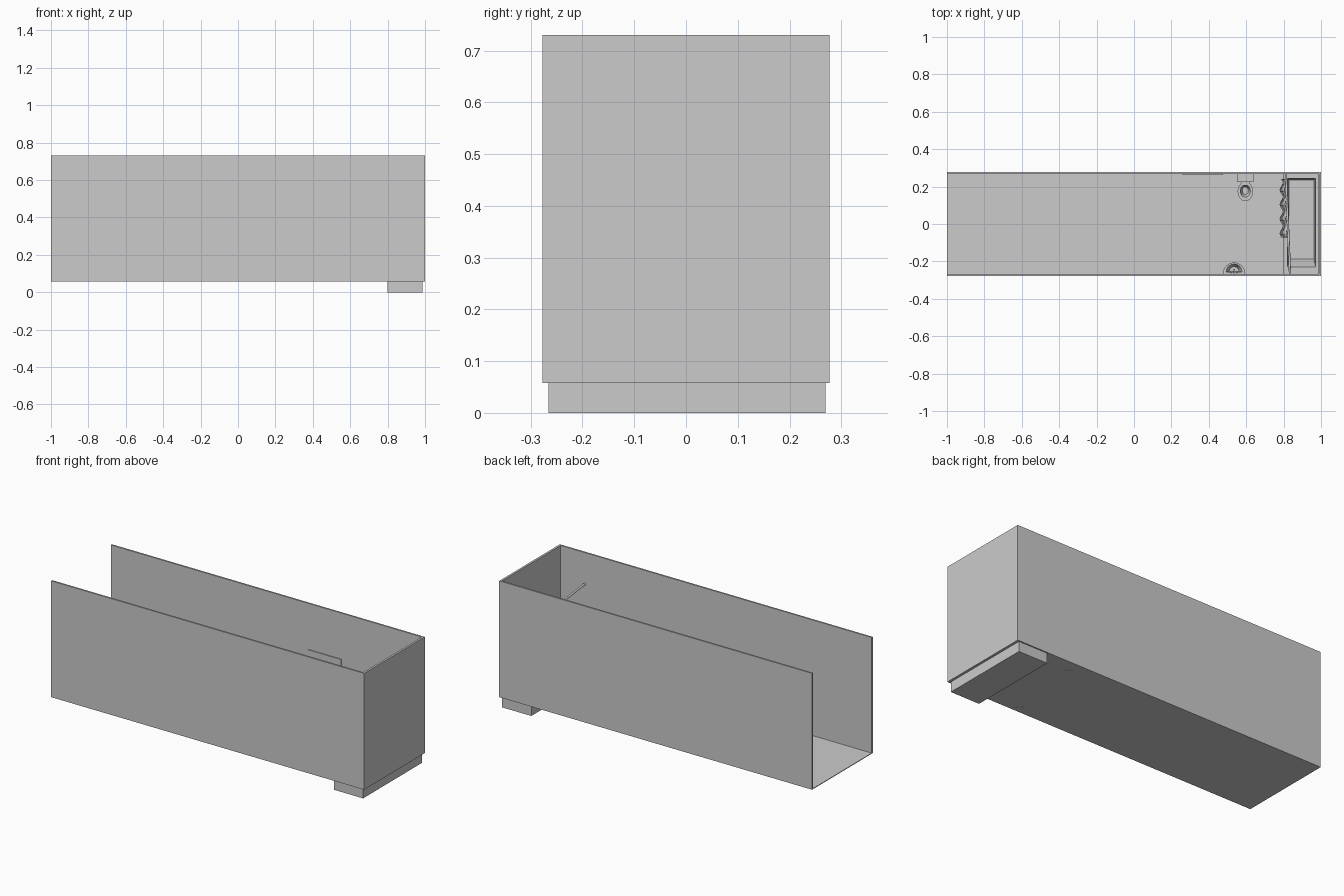
import bpy, bmesh, math
from mathutils import Vector

if "Cube" in bpy.data.objects:
    bpy.data.objects.remove(bpy.data.objects["Cube"])

FLOOR = 0.062


def make(name, verts, faces, smooth=False):
    me = bpy.data.meshes.new(name)
    me.from_pydata(verts, [], faces)
    bm = bmesh.new()
    bm.from_mesh(me)
    bmesh.ops.recalc_face_normals(bm, faces=bm.faces)
    bm.to_mesh(me)
    bm.free()
    ob = bpy.data.objects.new(name, me)
    bpy.context.collection.objects.link(ob)
    if smooth:
        bpy.ops.object.select_all(action='DESELECT')
        ob.select_set(True)
        bpy.context.view_layer.objects.active = ob
        bpy.ops.object.shade_smooth_by_angle(angle=math.radians(35))
    return ob


def loft(name, rings, smooth=False):
    """Skin a list of equal-length rings and cap both ends."""
    n = len(rings[0])
    verts = [p for r in rings for p in r]
    faces = [(k * n + i, k * n + (i + 1) % n, (k + 1) * n + (i + 1) % n, (k + 1) * n + i)
             for k in range(len(rings) - 1) for i in range(n)]
    faces += [tuple(range(n)), tuple(range(len(verts) - n, len(verts)))]
    return make(name, verts, faces, smooth)


def rect(x0, x1, y0, y1, z):
    return [(x0, y0, z), (x1, y0, z), (x1, y1, z), (x0, y1, z)]


def box(name, x0, x1, y0, y1, z0, z1):
    return loft(name, [rect(x0, x1, y0, y1, z0), rect(x0, x1, y0, y1, z1)])


def oval(cx, cy, rx, ry, z, n=24):
    return [(cx + rx * math.cos(2 * math.pi * i / n), cy + ry * math.sin(2 * math.pi * i / n), z)
            for i in range(n)]


def half(cx, cy, r, z, n=16):
    return [(cx + r * math.cos(math.pi * i / n), cy + r * math.sin(math.pi * i / n), z)
            for i in range(n + 1)]


# Room shell, open at the left end and top
box("floor", -1, 1, -0.277, 0.277, 0.058, FLOOR)
box("front_wall", -1, 1, -0.277, -0.267, 0.058, 0.73)
box("back_wall", -1, 1, 0.267, 0.277, 0.058, 0.73)
box("end_wall", 0.988, 1, -0.267, 0.267, 0.058, 0.73)

# Door panel on the back wall
box("door", 0.26, 0.475, 0.262, 0.268, FLOOR, 0.464)

# Bathtub sunk through the floor, with a sloping end
loft("bathtub", [rect(0.80, 0.986, -0.266, 0.27, 0), rect(0.80, 0.986, -0.266, 0.27, 0.15),
                 rect(0.82, 0.971, -0.23, 0.243, 0.15), rect(0.832, 0.958, -0.17, 0.234, 0.03)])

# Shower rod, slightly askew
a, b = Vector((0.812, 0.268, 0.51)), Vector((0.834, -0.268, 0.549))
r = 0.006
loft("shower_rod", [[(p.x + r * math.cos(t * math.pi / 6), p.y, p.z + r * math.sin(t * math.pi / 6))
                     for t in range(12)] for p in (a, b)], True)

# Wavy shower curtain hanging from the rod
n = 48
verts = []
for i in range(n + 1):
    y = 0.24 - 0.31 * i / n
    f = (a.y - y) / (a.y - b.y)
    top = a.lerp(b, f)
    wave = math.sin(i / n * 8 * math.pi)
    verts += [(top.x - 0.004 + 0.005 * wave, y, top.z), (0.79 + 0.008 * wave, y, 0.10)]
curtain = make("shower_curtain", verts,
               [(2 * i, 2 * i + 1, 2 * i + 3, 2 * i + 2) for i in range(n)], True)
curtain.modifiers.new("thickness", 'SOLIDIFY').thickness = 0.003

# Toilet: pedestal and bowl, seat ring, cistern and lid
cx = 0.595
loft("toilet_bowl", [oval(cx, 0.185, 0.027, 0.034, 0.057), oval(cx, 0.185, 0.022, 0.03, 0.09),
                     oval(cx, 0.178, 0.036, 0.044, 0.125), oval(cx, 0.174, 0.04, 0.05, 0.145),
                     oval(cx, 0.176, 0.027, 0.033, 0.145), oval(cx, 0.178, 0.016, 0.02, 0.105)], True)
seat = [(0.041, 0.052, 0.145), (0.041, 0.052, 0.151), (0.029, 0.034, 0.151), (0.029, 0.034, 0.145)]
rings = [oval(cx, 0.174, *s) for s in seat]
pts = [p for q in rings for p in q]
make("toilet_seat", pts, [(k * 24 + i, k * 24 + (i + 1) % 24,
                           (k + 1) % 4 * 24 + (i + 1) % 24, (k + 1) % 4 * 24 + i)
                          for k in range(4) for i in range(24)], True)
box("toilet_neck", 0.572, 0.618, 0.205, 0.25, 0.10, 0.144)
box("cistern", 0.554, 0.636, 0.23, 0.264, 0.135, 0.225)
box("cistern_lid", 0.55, 0.64, 0.225, 0.266, 0.225, 0.234)

# Half-round washbasin on a pedestal
sx, sy = 0.535, -0.266
loft("basin_pedestal", [half(sx, sy, 0.043, 0.057), half(sx, sy, 0.026, 0.09),
                        half(sx, sy, 0.024, 0.20)], True)
loft("washbasin", [half(sx, sy, 0.026, 0.19), half(sx, sy, 0.05, 0.21), half(sx, sy, 0.06, 0.235),
                   half(sx, sy, 0.06, 0.245), half(sx, sy + 0.01, 0.042, 0.245),
                   half(sx, sy + 0.012, 0.026, 0.215)], True)

# Taps and spout
for side in (-1, 1):
    x = sx + side * 0.016
    loft("tap", [oval(x, sy + 0.006, 0.004, 0.004, z, 10) for z in (0.24, 0.258)], True)
box("spout", sx - 0.004, sx + 0.004, sy + 0.002, sy + 0.026, 0.254, 0.261)
box("spout_stem", sx - 0.004, sx + 0.004, sy + 0.002, sy + 0.01, 0.24, 0.256)
